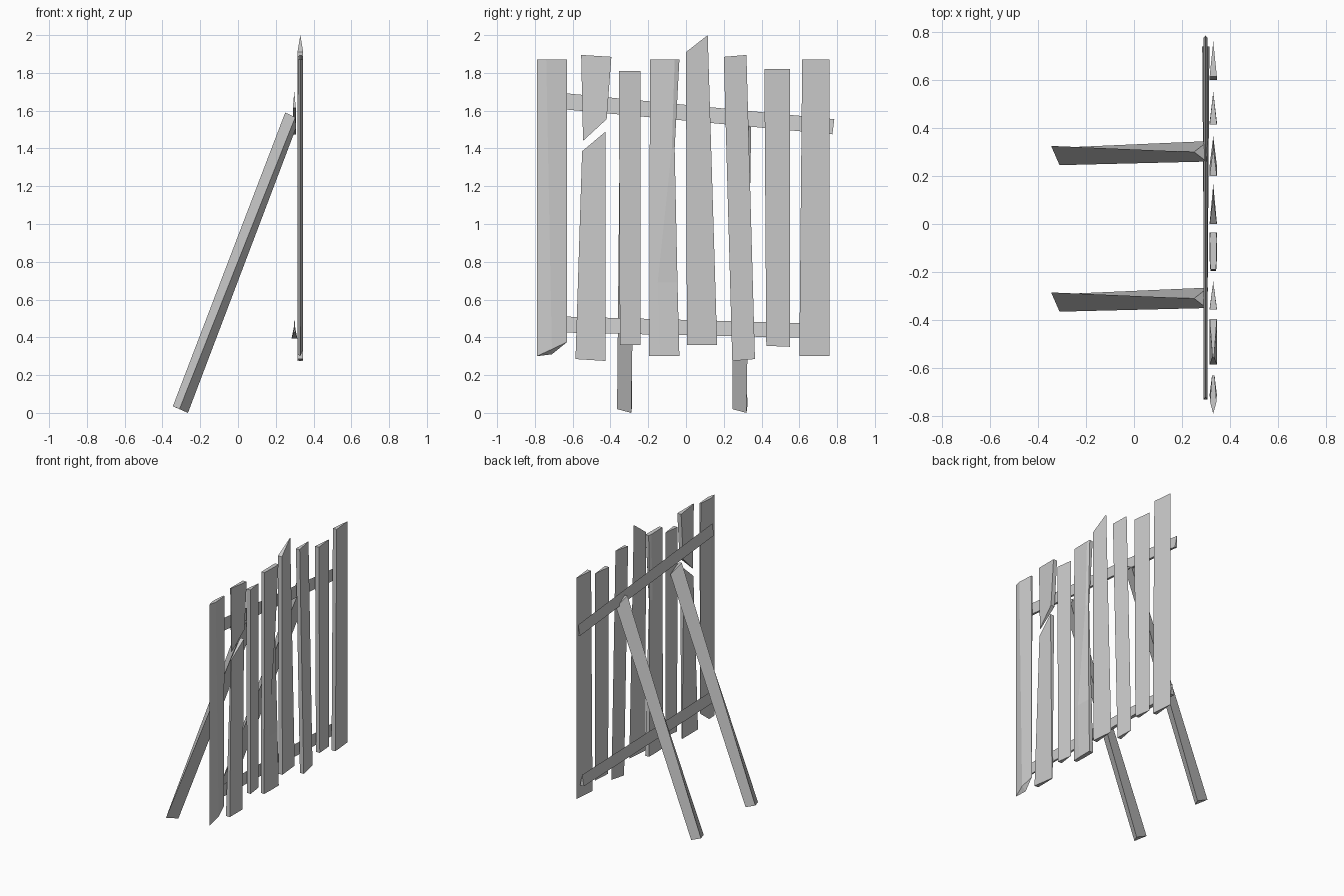
import bpy
import bmesh

if "Cube" in bpy.data.objects:
    bpy.data.objects.remove(bpy.data.objects["Cube"], do_unlink=True)

COLOUR = (0.6, 0.6, 0.6, 1)
wood = bpy.data.materials.new("grey_wood")
wood.use_nodes = True
wood.diffuse_color = COLOUR
wood.node_tree.nodes["Principled BSDF"].inputs["Base Color"].default_value = COLOUR


def finish(name, bm):
    bmesh.ops.remove_doubles(bm, verts=bm.verts, dist=0.0005)
    bmesh.ops.recalc_face_normals(bm, faces=bm.faces)
    mesh = bpy.data.meshes.new(name)
    bm.to_mesh(mesh)
    bm.free()
    mesh.materials.append(wood)
    obj = bpy.data.objects.new(name, mesh)
    bpy.context.collection.objects.link(obj)


def board(name, x, depth, rows):
    """Upright board; each row holds (y, z, thickness share, back drop) from side to side."""
    bm = bmesh.new()
    sides = []
    for s in (1, -1):
        sides.append([[bm.verts.new((x + s * depth / 2 * p[2], p[0],
                                     p[1] + (p[3] if s < 0 and len(p) > 3 else 0)))
                       for p in row] for row in rows])
    front, back = sides
    n, m = len(rows), len(rows[0])
    for grid in sides:
        for i in range(n - 1):
            for j in range(m - 1):
                bm.faces.new((grid[i][j], grid[i][j + 1], grid[i + 1][j + 1], grid[i + 1][j]))
    for i in (0, n - 1):
        for j in range(m - 1):
            bm.faces.new((front[i][j], front[i][j + 1], back[i][j + 1], back[i][j]))
    for j in (0, m - 1):
        for i in range(n - 1):
            bm.faces.new((front[i][j], front[i + 1][j], back[i + 1][j], back[i][j]))
    finish(name, bm)


def wedge(name, a, b, c, d):
    """Picket with a thick near edge and a thin far edge."""
    board(name, 0.33, 0.03, [[(*a, 1), (*b, 0)], [(*d, 1), (*c, 0)]])


# Pickets
board("end_picket", 0.33, 0.03, [
    [(-.79, .30, 0), (-.71, .337, 1, -.027), (-.63, .375, 0)],
    [(-.79, 1.87, 0), (-.74, 1.87, .9), (-.63, 1.87, .35)]])
board("broken_picket_lower", 0.33, 0.03, [
    [(-.585, .285, 1), (-.425, .275, .2)], [(-.55, 1.385, .2), (-.425, 1.49, 1)]])
board("broken_picket_upper", 0.33, 0.03, [
    [(-.545, 1.44, .2), (-.42, 1.555, 1)], [(-.555, 1.895, .2), (-.395, 1.885, 1)]])
wedge("short_picket", (-.35, .36), (-.24, .36), (-.24, 1.81), (-.355, 1.81))
board("split_picket", 0.33, 0.03, [
    [(-.195, .30, .8), (-.14, .30, 1), (-.035, .30, 1)],
    [(-.194, .69, .8), (-.15, .69, 1), (-.045, .69, .8)],
    [(-.192, 1.4, .8), (-.075, 1.4, 1), (-.06, 1.4, .2)],
    [(-.19, 1.87, .8), (-.06, 1.87, 1), (-.035, 1.87, .8)]])
wedge("pointed_picket", (.005, .36), (.165, .36), (.115, 2.0), (0, 1.91))
wedge("leaning_picket", (.245, .275), (.365, .285), (.32, 1.895), (.2, 1.885))
wedge("narrow_picket", (.425, .355), (.55, .35), (.55, 1.82), (.415, 1.82))
wedge("far_picket", (.60, .30), (.76, .30), (.76, 1.87), (.615, 1.87))

# Cross rails, thin along the top
board("upper_rail", 0.298, 0.016, [
    [(-.73, 1.615, 1), (.775, 1.475, 1)], [(-.72, 1.70, 0), (.785, 1.555, 0)]])
board("lower_rail", 0.299, 0.03, [
    [(-.72, .427, .3), (.74, .395, 1)], [(-.72, .512, 0), (.74, .472, 0)]])

# Three-sided props leaning behind the fence
for name, dy in (("left_prop", 0), ("right_prop", -.61)):
    bm = bmesh.new()
    low = [bm.verts.new((x, y + dy, z)) for x, y, z in
           ((-.345, .325, .035), (-.31, .245, .02), (-.265, .32, 0))]
    top = [bm.verts.new((x, y + dy, z)) for x, y, z in
           ((.25, .30, 1.59), (.303, .26, 1.565), (.308, .345, 1.51))]
    bm.faces.new(low)
    bm.faces.new(top)
    for i in range(3):
        k = (i + 1) % 3
        bm.faces.new((low[i], low[k], top[k], top[i]))
    finish(name, bm)
